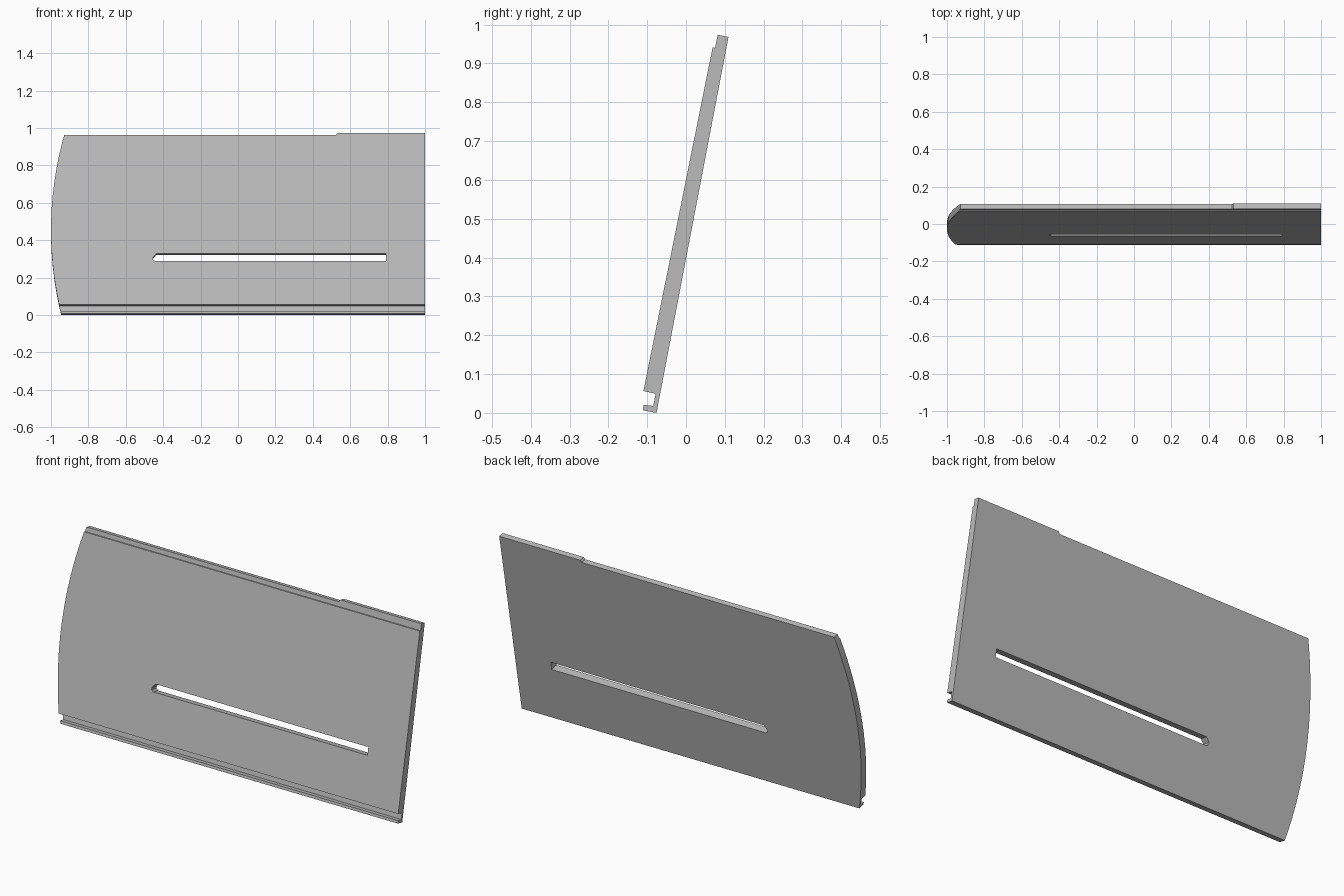
import bpy, bmesh, math
from mathutils import Vector

if "Cube" in bpy.data.objects:
    bpy.data.objects.remove(bpy.data.objects["Cube"], do_unlink=True)

TILT = math.radians(10.84)
S, C = math.sin(TILT), math.cos(TILT)

grey = bpy.data.materials.new("plain grey")
grey.use_nodes = True
grey.diffuse_color = (0.5, 0.5, 0.5, 1)
grey.node_tree.nodes["Principled BSDF"].inputs["Base Color"].default_value = (0.5, 0.5, 0.5, 1)


def place(x, t, u):
    """Leaning panel space: x along, t out of the back face, u up the slope."""
    return Vector((x, -0.076 + u * S - t * C, u * C + t * S))


def prism(name, near, far):
    """Solid between two matching outlines."""
    bm = bmesh.new()
    a = [bm.verts.new(place(*p)) for p in near]
    b = [bm.verts.new(place(*p)) for p in far]
    bm.faces.new(a)
    bm.faces.new(b[::-1])
    n = len(a)
    for i in range(n):
        j = (i + 1) % n
        bm.faces.new((a[i], b[i], b[j], a[j]))
    bmesh.ops.recalc_face_normals(bm, faces=bm.faces)
    mesh = bpy.data.meshes.new(name)
    bm.to_mesh(mesh)
    bm.free()
    mesh.materials.append(grey)
    ob = bpy.data.objects.new(name, mesh)
    bpy.context.collection.objects.link(ob)
    return ob


def cut(ob, outline, operation):
    """Cut straight through the panel thickness with an (x, u) outline."""
    tool = prism("cutter", [(x, -0.1, u) for x, u in outline],
                 [(x, 0.1, u) for x, u in outline])
    tool.hide_render = True
    mod = ob.modifiers.new("cut", "BOOLEAN")
    mod.operation = operation
    mod.solver = "EXACT"
    mod.object = tool
    bpy.context.view_layer.objects.active = ob
    bpy.ops.object.modifier_apply(modifier=mod.name)
    bpy.data.objects.remove(tool, do_unlink=True)


# Panel section: groove and hook at the bottom, stepped lip at the top
section = [(0, 0), (0.036, 0), (0.036, 0.014), (0.0115, 0.016),
           (0.0115, 0.048), (0.0436, 0.049), (0.035, 0.951),
           (0.0285, 0.952), (0.0285, 0.986), (0, 0.986)]
panel = prism("panel", [(-1.1, t, u) for t, u in section],
              [(1, t, u) for t, u in section])

# Bowed left end, and top edge with the raised tab at the right
levels = [-0.03 + 1.05 * i / 14 for i in range(15)]
bow = [(-1 + 0.262 * (u - 0.455) ** 2, u) for u in levels]
cut(panel, bow + [(1.2, 1.02), (1.2, -0.03)], "INTERSECT")
cut(panel, [(-1.2, 0.975), (0.525, 0.975), (0.535, 0.99), (0.535, 1.1), (-1.2, 1.1)],
    "DIFFERENCE")

# Long slot with a chamfered left end
cut(panel, [(-0.455, 0.304), (-0.455, 0.294), (-0.445, 0.285), (0.79, 0.285),
            (0.79, 0.326), (-0.437, 0.326)], "DIFFERENCE")
